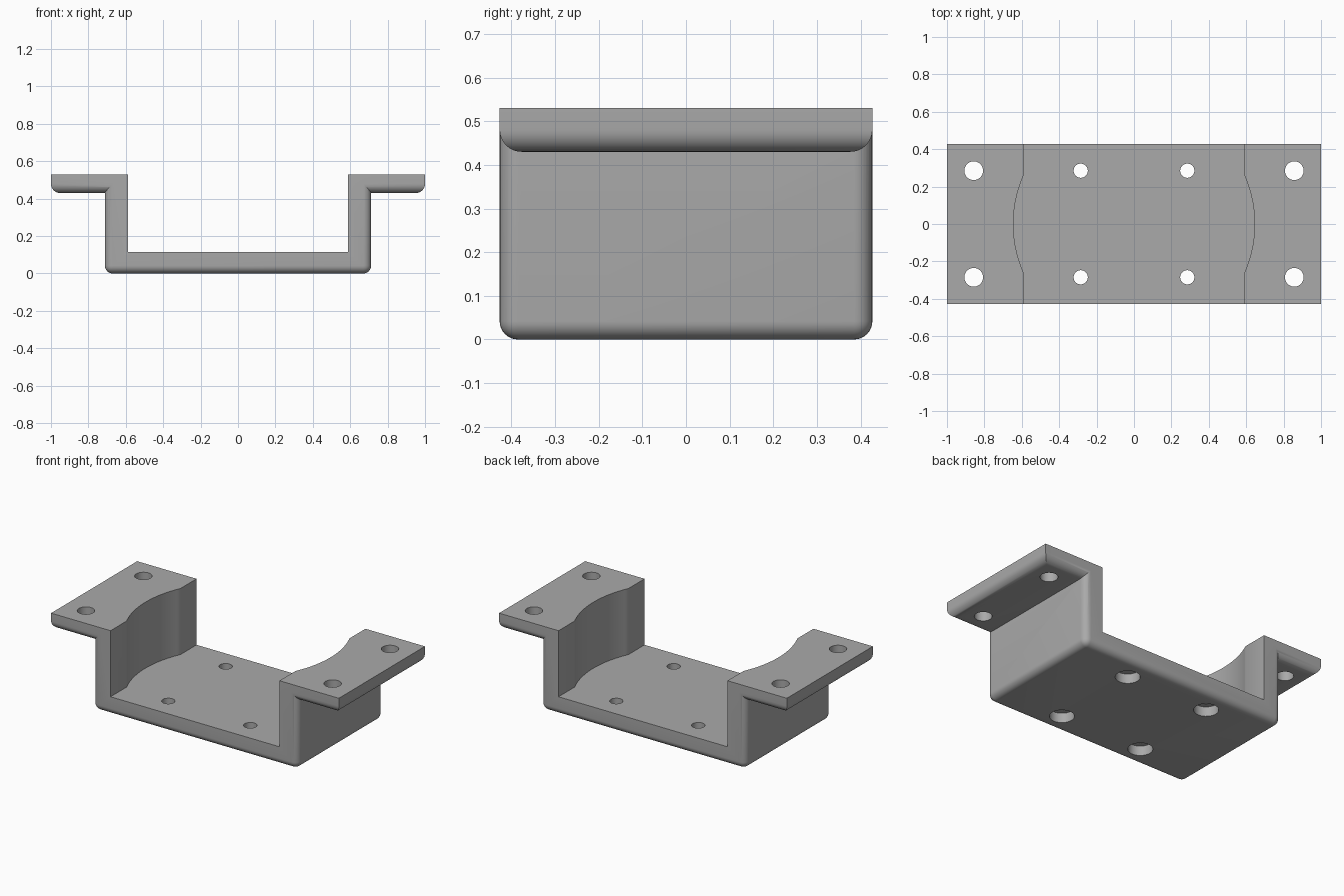
import bpy, bmesh, math

if "Cube" in bpy.data.objects:
    bpy.data.objects.remove(bpy.data.objects["Cube"])

HALF_Y, TOP, FLOOR = 0.427, 0.53, 0.115

grey = bpy.data.materials.new("plain grey")
grey.use_nodes = True
colour = (0.4, 0.4, 0.4, 1)
grey.diffuse_color = colour
grey.node_tree.nodes["Principled BSDF"].inputs["Base Color"].default_value = colour


def finish(name, bm):
    bmesh.ops.recalc_face_normals(bm, faces=bm.faces)
    mesh = bpy.data.meshes.new(name)
    bm.to_mesh(mesh)
    bm.free()
    mesh.materials.append(grey)
    obj = bpy.data.objects.new(name, mesh)
    bpy.context.collection.objects.link(obj)
    return obj


def rounded_block(name, half_x, z0, radius, round_uprights):
    """Block with rounded lower edges and, if asked, rounded uprights."""
    bm = bmesh.new()
    bmesh.ops.create_cube(bm, size=2)
    for v in bm.verts:
        v.co.x *= half_x
        v.co.y *= HALF_Y
        v.co.z = TOP if v.co.z > 0 else z0
    edges = []
    for e in bm.edges:
        low = [v.co.z < TOP - 0.001 for v in e.verts]
        if all(low) or (round_uprights and any(low)):
            edges.append(e)
    bmesh.ops.bevel(bm, geom=edges, offset=radius, segments=8,
                    profile=0.5, affect='EDGES')
    return finish(name, bm)


def prism(name, outline, z0, z1):
    bm = bmesh.new()
    face = bm.faces.new([bm.verts.new((x, y, z0)) for x, y in outline])
    grown = bmesh.ops.extrude_face_region(bm, geom=[face])["geom"]
    for v in grown:
        if isinstance(v, bmesh.types.BMVert):
            v.co.z = z1
    return finish(name, bm)


def circle(x, y, r, n=40):
    return [(x + r * math.cos(math.tau * i / n), y + r * math.sin(math.tau * i / n))
            for i in range(n)]


def combine(target, other, operation):
    mod = target.modifiers.new(operation.lower(), 'BOOLEAN')
    mod.operation, mod.object, mod.solver = operation, other, 'EXACT'
    bpy.context.view_layer.objects.active = target
    bpy.ops.object.modifier_apply(modifier=mod.name)
    bpy.data.objects.remove(other)


# Tray body joined with the mounting flange slab
bracket = rounded_block("mounting_bracket", 0.712, 0, 0.042, True)
combine(bracket, rounded_block("flange", 1, 0.43, 0.05, False), 'UNION')

# Channel through the middle, with bowed side walls
wall, bow = 0.587, 0.645
limit = math.acos(wall / bow)
arc = [(bow * math.cos(a), bow * math.sin(a))
       for a in (limit * (i / 12 - 1) for i in range(25))]
side = [(wall, -1)] + arc + [(wall, 1)]
outline = side + [(-x, -y) for x, y in side]
combine(bracket, prism("channel", outline, FLOOR, 1), 'DIFFERENCE')

# Flange holes, and floor holes with wider recesses underneath
for sx in (-1, 1):
    for sy in (-1, 1):
        y = sy * 0.285
        for x, r, z0, z1 in ((0.857, 0.05, 0.3, 1),
                             (0.285, 0.038, -0.1, 0.3),
                             (0.285, 0.07, -0.1, 0.06)):
            hole = prism("hole", circle(sx * x, y, r), z0, z1)
            combine(bracket, hole, 'DIFFERENCE')

bpy.ops.object.select_all(action='DESELECT')
bracket.select_set(True)
bpy.context.view_layer.objects.active = bracket
bpy.ops.object.shade_smooth_by_angle(angle=math.radians(30))
